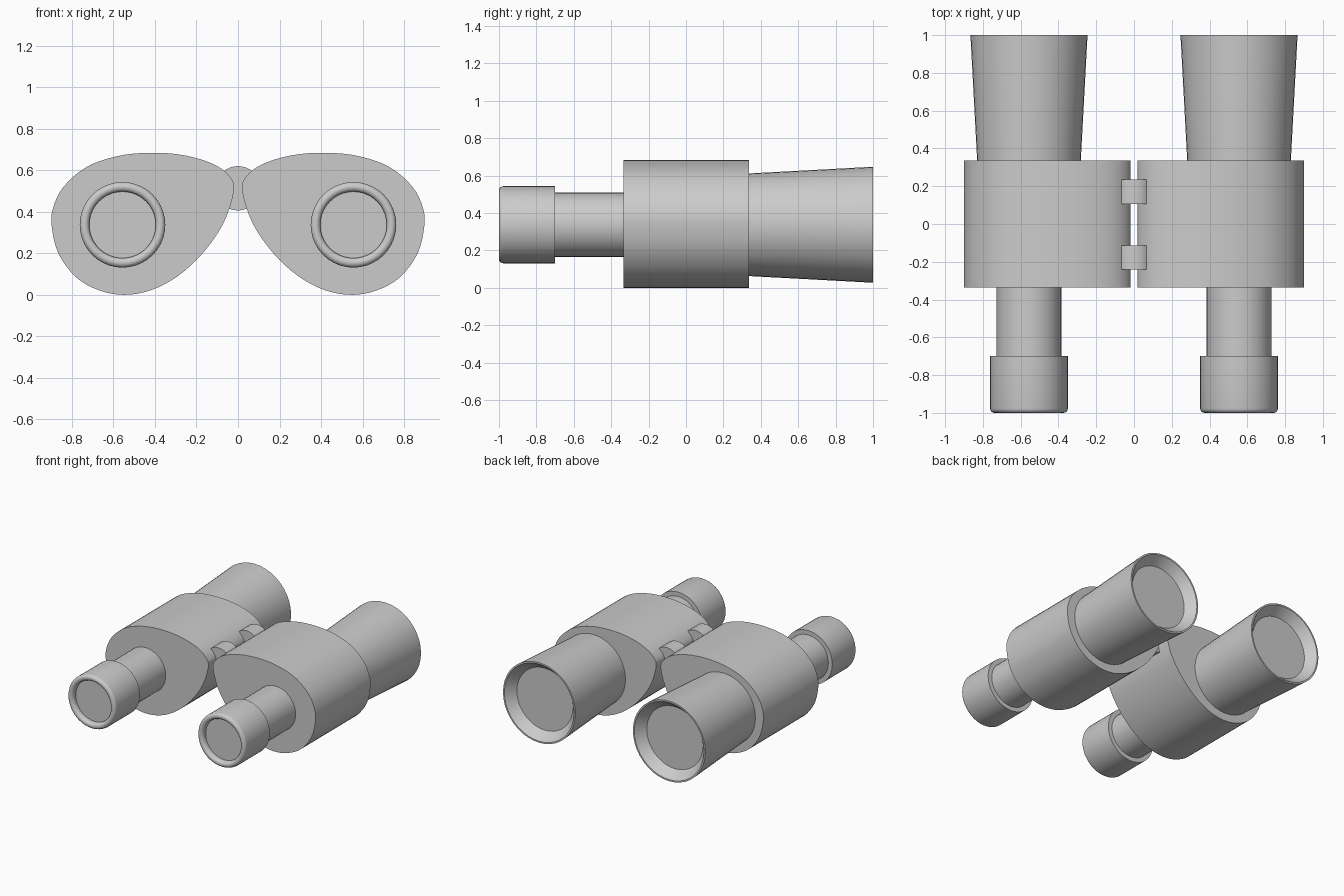
import bpy, bmesh, math
from mathutils import Vector

if "Cube" in bpy.data.objects:
    bpy.data.objects.remove(bpy.data.objects["Cube"])

CX, CZ = 0.556, 0.337   # optical axis of the right-hand barrel


def finish(bm, name, mirror=True):
    bmesh.ops.recalc_face_normals(bm, faces=bm.faces)
    me = bpy.data.meshes.new(name)
    bm.to_mesh(me)
    bm.free()
    ob = bpy.data.objects.new(name, me)
    bpy.context.collection.objects.link(ob)
    if mirror:
        m = ob.modifiers.new("Mirror", 'MIRROR')
        m.use_mirror_merge = False
    bpy.ops.object.select_all(action='DESELECT')
    bpy.context.view_layer.objects.active = ob
    ob.select_set(True)
    bpy.ops.object.shade_smooth_by_angle(angle=math.radians(35))
    return ob


def lathe(name, profile, cx=CX, cz=CZ, n=40, mirror=True):
    """Revolve (radius, y) points round a y axis and cap both ends."""
    bm = bmesh.new()
    rings = []
    for r, y in profile:
        rings.append([bm.verts.new((cx + r * math.cos(2 * math.pi * i / n), y,
                                    cz + r * math.sin(2 * math.pi * i / n)))
                      for i in range(n)])
    for a, b in zip(rings, rings[1:]):
        for i in range(n):
            j = (i + 1) % n
            bm.faces.new((a[i], a[j], b[j], b[i]))
    bm.faces.new(rings[0])
    bm.faces.new(rings[-1])
    return finish(bm, name, mirror)


def smooth_loop(pts, steps=4):
    """Closed Catmull-Rom curve through the points."""
    out, n = [], len(pts)
    for i in range(n):
        p0, p1, p2, p3 = (Vector(pts[(i + k) % n]) for k in (-1, 0, 1, 2))
        for s in range(steps):
            t = s / steps
            out.append(0.5 * (2 * p1 + (p2 - p0) * t
                              + (2 * p0 - 5 * p1 + 4 * p2 - p3) * t * t
                              + (3 * p1 - p0 - 3 * p2 + p3) * t ** 3))
    return out


# Prism housing: egg-shaped section extruded front to back
section = [(0.02, 0.50), (0.04, 0.57), (0.12, 0.63), (0.26, 0.672), (0.42, 0.684),
           (0.58, 0.668), (0.73, 0.615), (0.84, 0.52), (0.89, 0.42), (0.897, 0.33),
           (0.865, 0.20), (0.78, 0.085), (0.67, 0.022), (0.55, 0.0), (0.42, 0.022),
           (0.29, 0.09), (0.17, 0.20), (0.07, 0.345)]
bm = bmesh.new()
base = bm.faces.new([bm.verts.new((p.x, -0.335, p.y)) for p in smooth_loop(section)])
ext = bmesh.ops.extrude_face_region(bm, geom=[base], use_keep_orig=True)
bmesh.ops.translate(bm, vec=(0, 0.672, 0),
                    verts=[v for v in ext["geom"] if isinstance(v, bmesh.types.BMVert)])
finish(bm, "prism_housing")

# Objective barrel: flared tube with a bevelled rim and recessed lens
lathe("objective_barrel", [(0.274, 0.33), (0.31, 1.0), (0.298, 1.0), (0.24, 0.93)])

# Eyepiece tube
lathe("eyepiece_tube", [(0.172, -0.72), (0.172, -0.32)])

# Eyecup: rounded rim rolling in to the recessed eye lens
rim = [(0.183 + 0.023 * math.cos(a), -0.977 - 0.023 * math.sin(a))
       for a in (math.pi * k / 8 for k in range(9))]
lathe("eyecup", [(0.206, -0.70)] + rim + [(0.16, -0.96)])

# Hinge knuckles bridging the two housings
for name, y0, y1 in (("hinge_rear", 0.105, 0.235), ("hinge_front", -0.24, -0.115)):
    lathe(name, [(0.107, y0), (0.107, y1)], cx=0, cz=0.513, n=32, mirror=False)
